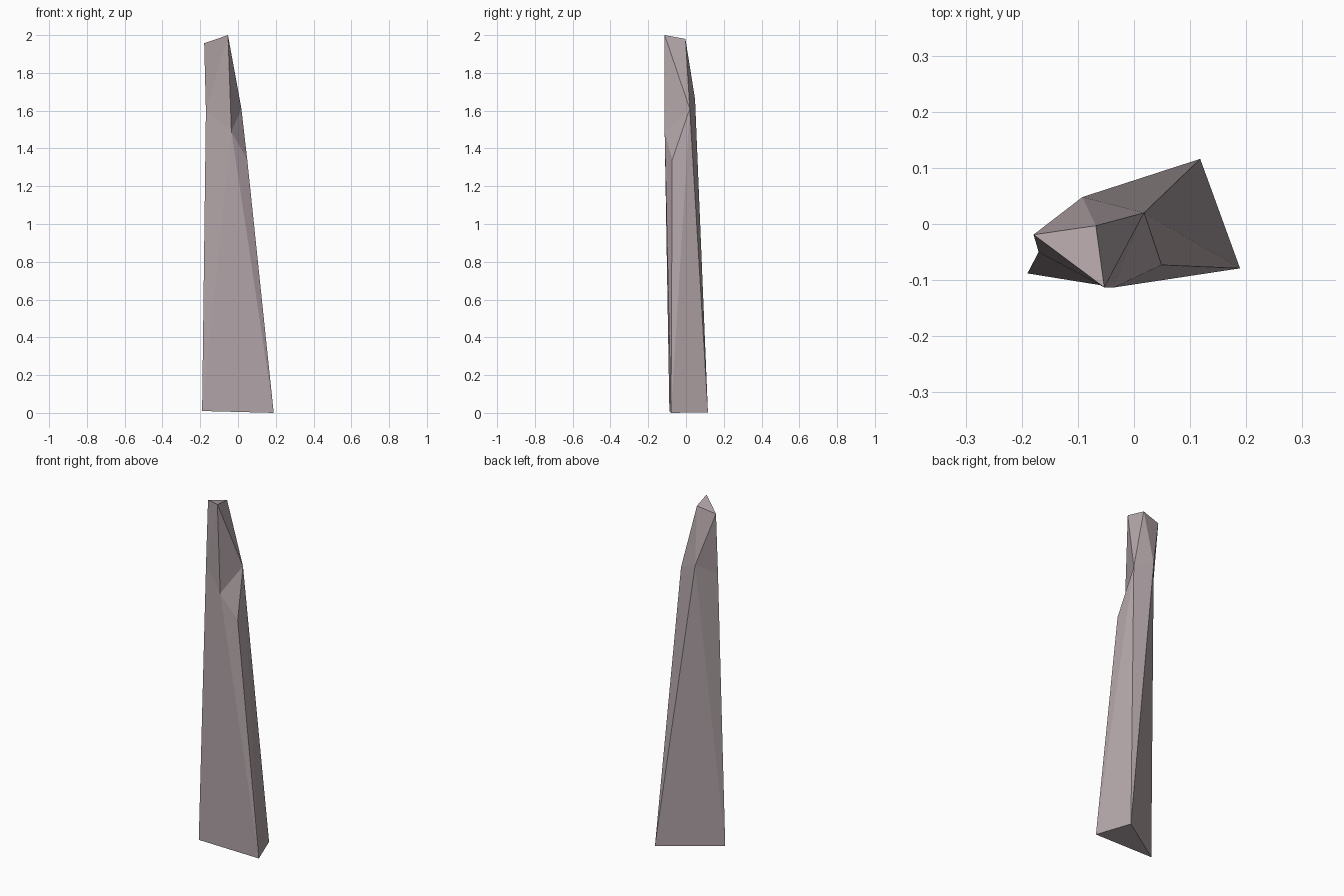
import bpy, bmesh

if "Cube" in bpy.data.objects:
    bpy.data.objects.remove(bpy.data.objects["Cube"])

# Corner points of the shard: base triangle, chipped shoulder, slanted tip
base = [(-0.19, -0.088, 0.01), (0.189, -0.079, 0.0), (0.118, 0.116, 0.003)]
shoulder = [(-0.17, -0.05, 1.6), (-0.035, -0.113, 1.49), (0.049, -0.073, 1.34),
            (0.018, 0.02, 1.61), (-0.092, 0.048, 1.66)]
tip = [(-0.179, -0.019, 1.957), (-0.053, -0.113, 2.0), (-0.068, -0.003, 1.98)]

bm = bmesh.new()
b = [bm.verts.new(p) for p in base]
s = [bm.verts.new(p) for p in shoulder]
t = [bm.verts.new(p) for p in tip]

# Lower body, going round from the front left
lower = [(b[0], s[4], s[0]), (b[0], s[0], s[1]), (b[0], s[1], b[1]),
         (b[1], s[1], s[2]), (b[1], s[2], s[3]), (b[1], s[3], b[2]),
         (b[2], s[3], s[4]), (b[2], s[4], b[0])]
# Upper body, with the notch on the right
upper = [(s[0], s[4], t[0]), (s[0], t[0], t[1]), (s[0], t[1], s[1]),
         (s[1], t[1], s[3]), (s[1], s[3], s[2]), (s[3], t[1], t[2]),
         (s[3], t[2], s[4]), (s[4], t[2], t[0])]
for f in [b, t] + lower + upper:
    bm.faces.new(f)
bmesh.ops.recalc_face_normals(bm, faces=bm.faces)

mesh = bpy.data.meshes.new("rock_shard")
bm.to_mesh(mesh)
bm.free()
shard = bpy.data.objects.new("rock_shard", mesh)
bpy.context.collection.objects.link(shard)

# Dusty pinkish stone
stone = bpy.data.materials.new("stone")
stone.diffuse_color = (0.45, 0.38, 0.395, 1)
stone.use_nodes = True
stone.node_tree.nodes["Principled BSDF"].inputs["Base Color"].default_value = stone.diffuse_color
mesh.materials.append(stone)
